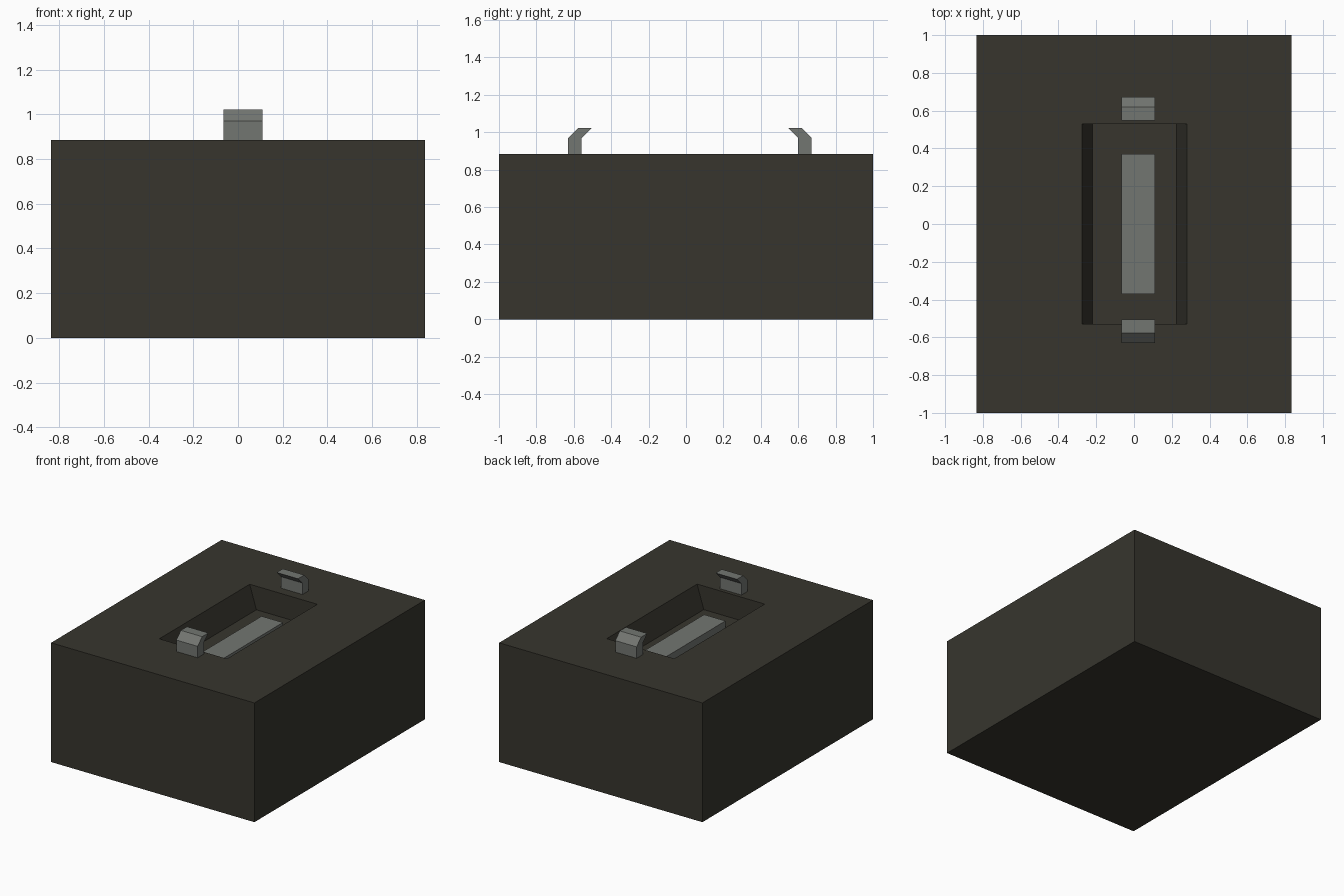
import bpy
import bmesh

cube = bpy.data.objects.get("Cube")
if cube:
    bpy.data.objects.remove(cube, do_unlink=True)


def make_material(name, color):
    mat = bpy.data.materials.new(name)
    mat.use_nodes = True
    mat.diffuse_color = color
    mat.node_tree.nodes["Principled BSDF"].inputs["Base Color"].default_value = color
    return mat


def make_object(name, bm, mat):
    bmesh.ops.recalc_face_normals(bm, faces=bm.faces)
    mesh = bpy.data.meshes.new(name)
    bm.to_mesh(mesh)
    bm.free()
    mesh.materials.append(mat)
    obj = bpy.data.objects.new(name, mesh)
    bpy.context.collection.objects.link(obj)
    return obj


def loft(name, rings, mat):
    """Join successive closed rings of points with quads and cap both ends."""
    bm = bmesh.new()
    loops = [[bm.verts.new(p) for p in ring] for ring in rings]
    for a, b in zip(loops, loops[1:]):
        for i in range(len(a)):
            j = (i + 1) % len(a)
            bm.faces.new((a[i], a[j], b[j], b[i]))
    bm.faces.new(loops[0])
    bm.faces.new(loops[-1])
    return make_object(name, bm, mat)


def rect(x0, x1, y, z):
    return [(x0, -y, z), (x1, -y, z), (x1, y, z), (x0, y, z)]


dark = make_material("dark olive", (0.038, 0.036, 0.027, 1))
grey = make_material("metal grey", (0.17, 0.18, 0.165, 1))

TOP = 0.885
FLOOR = 0.71
X0, X1 = -0.065, 0.11

# Block with a pocket whose long walls slope inward
loft("body", [
    rect(-0.835, 0.835, 1, 0),
    rect(-0.835, 0.835, 1, TOP),
    rect(-0.275, 0.28, 0.53, TOP),
    rect(-0.22, 0.225, 0.53, FLOOR),
], dark)

# Raised bar on the pocket floor
loft("contact_bar", [rect(X0, X1, 0.37, FLOOR), rect(X0, X1, 0.37, 0.765)], grey)

# Bent clips leaning inward at both ends of the pocket
profile = [(0, TOP), (0, 0.97), (-0.052, 1.022), (-0.125, 1.022), (-0.072, 0.97), (-0.072, TOP)]
for name, y, side in (("front_clip", -0.63, -1), ("back_clip", 0.672, 1)):
    loft(name, [[(x, y + side * d, z) for d, z in profile] for x in (X0, X1)], grey)
